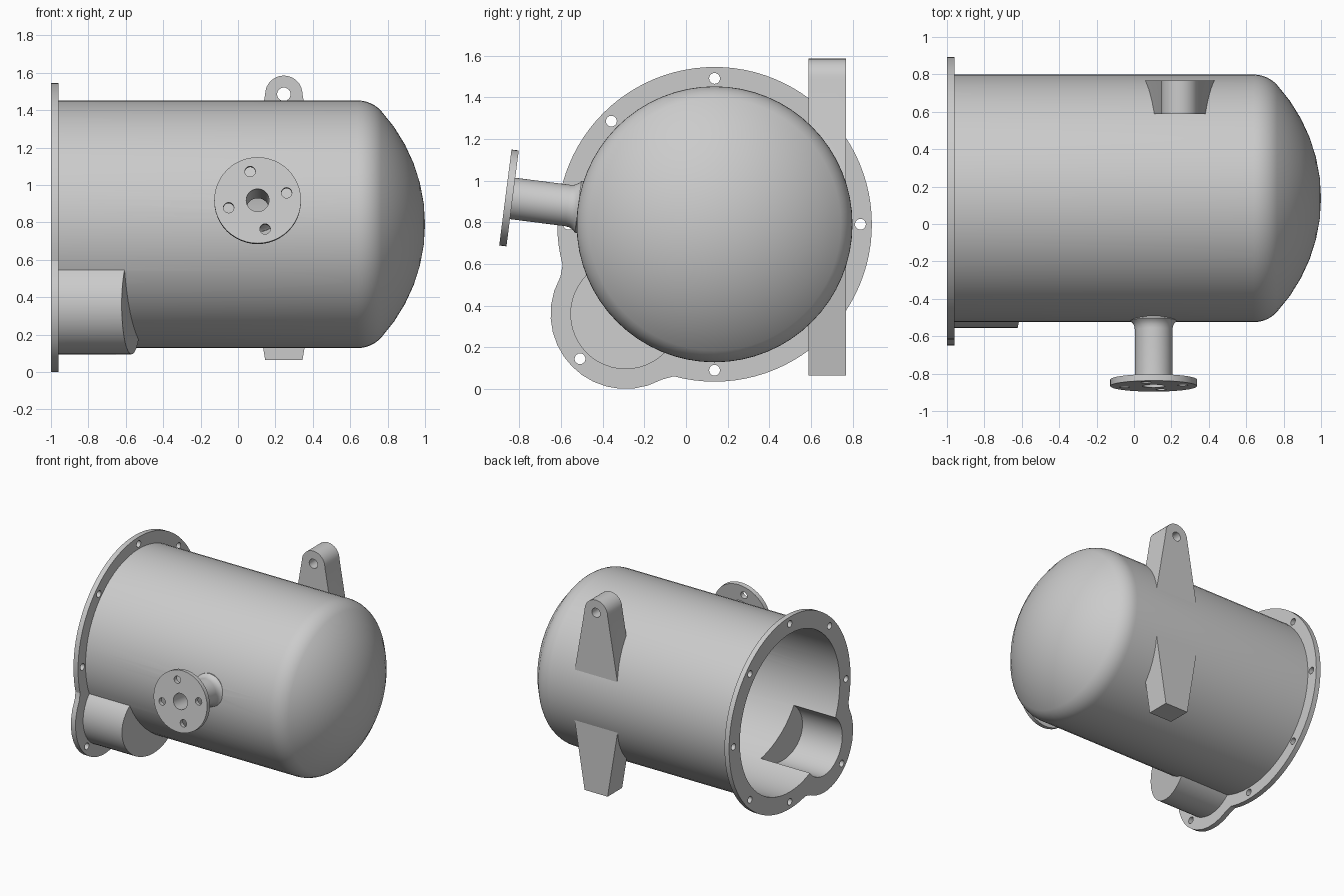
import bpy, bmesh
from math import sin, cos, pi, radians, sqrt, asin
from mathutils import Vector, Matrix

if "Cube" in bpy.data.objects:
    bpy.data.objects.remove(bpy.data.objects["Cube"])

# Material
grey = bpy.data.materials.new("light_grey_metal")
grey.use_nodes = True
GREY = (0.6, 0.6, 0.6, 1)
grey.diffuse_color = GREY
grey.node_tree.nodes["Principled BSDF"].inputs["Base Color"].default_value = GREY

# Main dimensions
CY, CZ = 0.137, 0.79            # tank axis
PY, PZ = -0.29, 0.36            # side pocket axis
R, POD_R, WALL = 0.662, 0.265, 0.04
X_AXIS = Vector((1, 0, 0))


def frame(origin, direction):
    return Matrix.Translation(origin) @ Vector(direction).to_track_quat('Z', 'Y').to_matrix().to_4x4()


def finish(name, bm):
    bmesh.ops.remove_doubles(bm, verts=bm.verts, dist=1e-5)
    bmesh.ops.recalc_face_normals(bm, faces=bm.faces)
    mesh = bpy.data.meshes.new(name)
    bm.to_mesh(mesh)
    bm.free()
    mesh.materials.append(grey)
    obj = bpy.data.objects.new(name, mesh)
    bpy.context.collection.objects.link(obj)
    return obj


def lathe(name, profile, matrix, n=64):
    """Revolve (distance, radius) points about the local z axis; ends are capped."""
    bm = bmesh.new()
    rings = [[bm.verts.new(matrix @ Vector((r * cos(2 * pi * i / n), r * sin(2 * pi * i / n), s)))
              for i in range(n)] for s, r in profile if r > 0]
    for a, b in zip(rings, rings[1:]):
        for i in range(n):
            j = (i + 1) % n
            bm.faces.new((a[i], a[j], b[j], b[i]))
    bm.faces.new(rings[0])
    if profile[-1][1] > 0:
        bm.faces.new(rings[-1])
    else:
        tip = bm.verts.new(matrix @ Vector((0, 0, profile[-1][0])))
        for i in range(n):
            bm.faces.new((rings[-1][i], rings[-1][(i + 1) % n], tip))
    return finish(name, bm)


def rod(name, origin, direction, start, end, radius, n=32):
    return lathe(name, [(start, radius), (end, radius)], frame(origin, direction), n)


def prism(name, points, offset):
    bm = bmesh.new()
    face = bm.faces.new([bm.verts.new(p) for p in points])
    geo = bmesh.ops.extrude_face_region(bm, geom=[face])["geom"]
    bmesh.ops.translate(bm, vec=offset, verts=[g for g in geo if isinstance(g, bmesh.types.BMVert)])
    return finish(name, bm)


def combine(obj, tools, operation='DIFFERENCE'):
    """Apply booleans and delete the tools."""
    bpy.context.view_layer.objects.active = obj
    for tool in tools:
        mod = obj.modifiers.new("bool", 'BOOLEAN')
        mod.operation, mod.solver, mod.object = operation, 'EXACT', tool
        bpy.ops.object.modifier_apply(modifier=mod.name)
        bpy.data.objects.remove(tool)


def smooth(obj, angle=20):
    bpy.ops.object.select_all(action='DESELECT')
    obj.select_set(True)
    bpy.context.view_layer.objects.active = obj
    bpy.ops.object.shade_smooth_by_angle(angle=radians(angle))


def tank(name, inset, start):
    """Cylinder with a dished head: knuckle arc, then a shallow crown arc."""
    crown, knuckle, rim = 0.9 - inset, 0.17 - inset, R - 0.17
    theta = asin(rim / 0.73)
    kx = 0.1 + 0.73 * cos(theta)
    pts = [(start, R - inset)]
    for i in range(7):
        a = pi / 2 + (theta - pi / 2) * i / 6
        pts.append((kx + knuckle * cos(a), rim + knuckle * sin(a)))
    for i in range(1, 7):
        a = theta * (1 - i / 6)
        pts.append((0.1 + crown * cos(a), crown * sin(a) if i < 6 else 0))
    return lathe(name, pts, frame((0, CY, CZ), X_AXIS))


def pocket(name, inset, start):
    """Small side cylinder with a slanted inner end."""
    obj = rod(name, (0, PY, PZ), X_AXIS, start, -0.6, POD_R - inset, 48)
    for v in obj.data.vertices:
        if v.co.x > -0.7:
            v.co.x = -0.615 + 0.2 * (v.co.y + 0.52) - inset
    return obj


# Nozzle axis points radially out of the tank, tilted slightly up
NOZ = Vector((0.105, CY, CZ))
NOZ_DIR = Vector((0, -cos(radians(7.3)), sin(radians(7.3))))
NOZ_END = 1.012


def bore():
    return rod("bore_cutter", NOZ, NOZ_DIR, 0.5, 1.1, 0.061)


# Hollow tank with its side pocket
shell = tank("tank_shell", 0, -0.98)
combine(shell, [pocket("pocket_solid", 0, -0.975)], 'UNION')
combine(shell, [tank("tank_cavity", WALL, -1.1), pocket("pocket_cavity", WALL, -1.15), bore()])
smooth(shell)

# End flange: large circle blended with a lobe around the pocket
lobe = Vector((PY - CY, PZ - CZ))
outline = []
for i in range(96):
    d = Vector((cos(2 * pi * i / 96), sin(2 * pi * i / 96)))
    along = d.dot(lobe)
    disc = along ** 2 - lobe.length_squared + 0.36 ** 2
    reach = along + sqrt(disc) if disc > 0 and along > 0 else 0
    h = max(0.03 - abs(reach - 0.755), 0) / 0.03
    r = max(reach, 0.755) + h * h * 0.0075
    outline.append((-1, CY + r * d.x, CZ + r * d.y))
flange = prism("end_flange", outline, (0.04, 0, 0))
cutters = [rod("opening", (0, CY, CZ), X_AXIS, -1.1, -0.9, R - WALL, 64),
           rod("pocket_opening", (0, PY, PZ), X_AXIS, -1.12, -0.88, POD_R - WALL, 48)]
for k in range(8):
    a = k * pi / 4
    r = 0.913 if k == 5 else 0.7
    cutters.append(rod("bolt_hole", (0, CY + r * cos(a), CZ + r * sin(a)), X_AXIS, -1.1, -0.9, 0.026, 20))
combine(flange, cutters)
smooth(flange)

# Nozzle: flared root, pipe and bolted disc
nozzle = lathe("nozzle", [(0.635, 0.125), (0.66, 0.125), (0.672, 0.112), (0.69, 0.103), (0.71, 0.1),
                          (NOZ_END - 0.035, 0.1), (NOZ_END - 0.035, 0.232), (NOZ_END, 0.232)],
               frame(NOZ, NOZ_DIR), 48)
cutters = [bore()]
up = X_AXIS.cross(NOZ_DIR) * -1
for k in range(4):
    a = radians(14.5) + k * pi / 2
    centre = NOZ + 0.16 * (cos(a) * X_AXIS + sin(a) * up)
    cutters.append(rod("bolt_hole", centre, NOZ_DIR, 0.9, 1.1, 0.028, 20))
combine(nozzle, cutters)
smooth(nozzle, 35)

# Lifting lug: tapered plate on the back, rounded at the top with an eye
LX, LY, EYE_Z = 0.245, 0.587, 1.485
side = [(LX - 0.1, LY, 0.065), (LX + 0.1, LY, 0.065), (LX + 0.22, LY, CZ)]
side += [(LX + 0.1 * cos(pi * i / 16), LY, EYE_Z + 0.1 * sin(pi * i / 16)) for i in range(17)]
side.append((LX - 0.22, LY, CZ))
lug = prism("lifting_lug", side, (0, 0.181, 0))
combine(lug, [rod("eye_cutter", (LX, 0, EYE_Z), (0, 1, 0), 0.4, 1, 0.036, 24),
              rod("tank_cutter", (0, CY, CZ), X_AXIS, -0.5, 0.6, R - 0.012, 64)])
smooth(lug)
